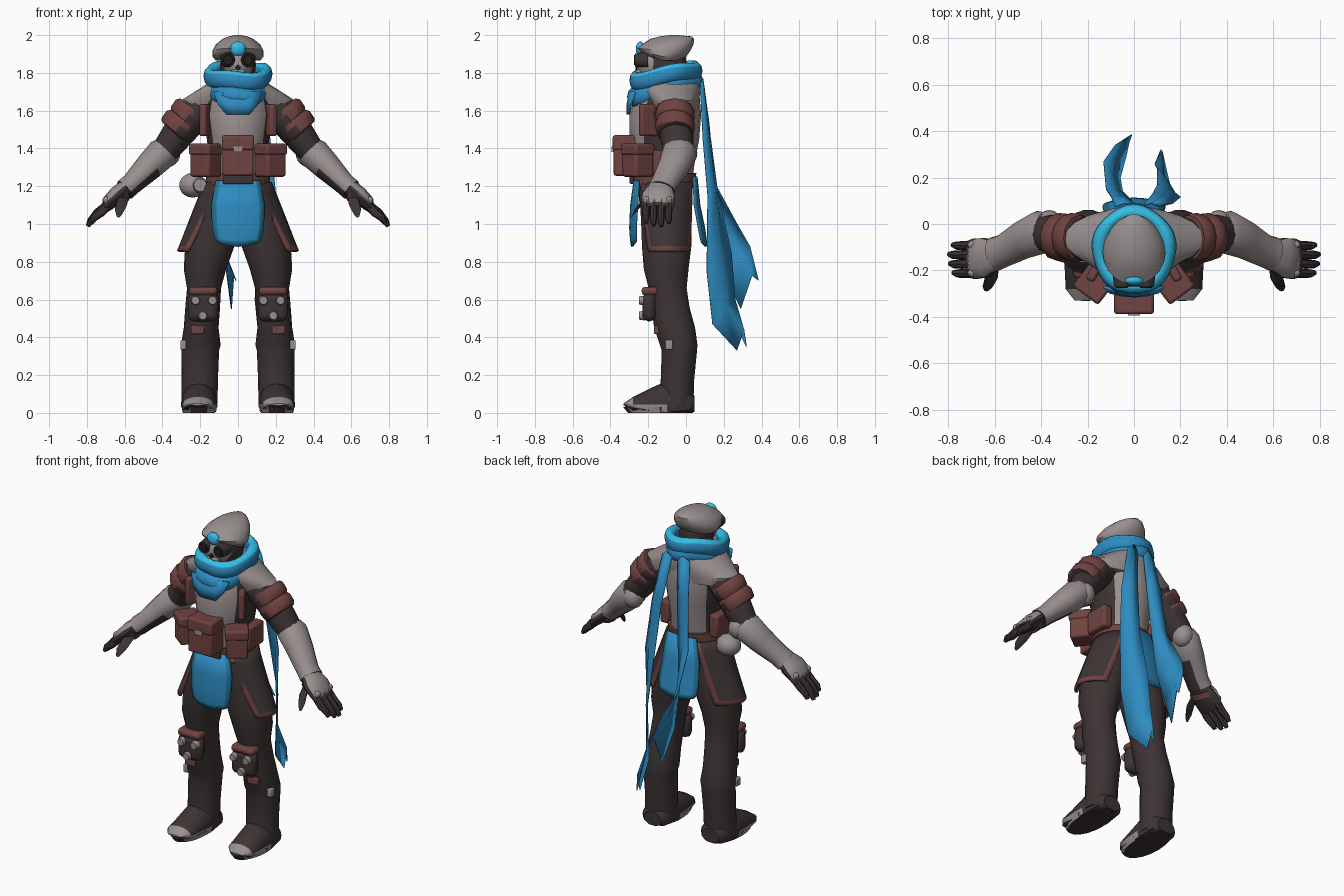
import bpy, bmesh, math
from mathutils import Vector as V, Matrix as M

if "Cube" in bpy.data.objects:
    bpy.data.objects.remove(bpy.data.objects["Cube"])


def material(name, r, g, b):
    m = bpy.data.materials.new(name)
    m.diffuse_color = (r, g, b, 1)
    m.use_nodes = True
    m.node_tree.nodes["Principled BSDF"].inputs["Base Color"].default_value = m.diffuse_color
    return m


DARK = material("dark cloth", .047, .034, .034)
GREY = material("grey armour", .32, .275, .275)
BROWN = material("brown leather", .16, .056, .052)
BLUE = material("blue cloth", .027, .26, .53)
CYAN = material("bright cyan", .035, .52, .80)
TEAL = material("teal trim", .018, .18, .33)
BLACK = material("black lens", .016, .013, .013)


def finish(bm, name, mats, mirror=False, rule=None, angle=40, thick=0, bevel=0):
    """Turn a bmesh into an object; rule(centre, normal) picks the colour slot."""
    mats = mats if isinstance(mats, list) else [mats]
    bmesh.ops.recalc_face_normals(bm, faces=bm.faces)
    if rule:
        bm.normal_update()
        for f in bm.faces:
            f.material_index = int(rule(f.calc_center_median(), f.normal))
    me = bpy.data.meshes.new(name)
    bm.to_mesh(me)
    bm.free()
    for m in mats:
        me.materials.append(m)
    me.shade_smooth()
    me.set_sharp_from_angle(angle=math.radians(angle))
    ob = bpy.data.objects.new(name, me)
    bpy.context.collection.objects.link(ob)
    if thick:
        s = ob.modifiers.new("thickness", 'SOLIDIFY')
        s.thickness, s.offset = thick, 0
    if bevel:
        b = ob.modifiers.new("bevel", 'BEVEL')
        b.width, b.segments = bevel, 2
    if mirror:
        ob.modifiers.new("mirror", 'MIRROR')
    return ob


def skin(rings, closed=True, loop=False):
    """Bridge equal rows of points with quads."""
    bm = bmesh.new()
    rows = [[bm.verts.new(p) for p in r] for r in rings]
    n = len(rows[0])
    pairs = list(zip(rows, rows[1:])) + ([(rows[-1], rows[0])] if loop else [])
    for a, b in pairs:
        for i in range(n if closed else n - 1):
            j = (i + 1) % n
            bm.faces.new((a[i], a[j], b[j], b[i]))
    if closed and not loop:
        bm.faces.new(rows[0])
        bm.faces.new(rows[-1])
    return bm


def ring(c, u, v, n):
    return [c + u * math.cos(math.tau * i / n) + v * math.sin(math.tau * i / n) for i in range(n)]


def stack(secs, n=18):
    """Horizontal ellipses (cx, z, half_width, y_front, y_back)."""
    return [ring(V((x, (a + b) / 2, z)), V((w, 0, 0)), V((0, (b - a) / 2, 0)), n)
            for x, z, w, a, b in secs]


def tube(path, n=12):
    """Ellipses across a path of (x, y, z, thickness, y_width)."""
    pts = [V(p[:3]) for p in path]
    out = []
    for i, p in enumerate(path):
        t = (pts[min(i + 1, len(pts) - 1)] - pts[max(i - 1, 0)]).normalized()
        side = (V((0, 1, 0)) - t * t.y).normalized()
        out.append(ring(pts[i], t.cross(side) * p[3], side * p[4], n))
    return out


def ball(name, c, r, mats, mirror=False, rule=None, seg=16):
    bm = bmesh.new()
    bmesh.ops.create_uvsphere(bm, u_segments=seg, v_segments=10, radius=1,
                              matrix=M.Translation(c) @ M.Diagonal((*r, 1)))
    return finish(bm, name, mats, mirror, rule)


def box(name, c, size, mat, turn=0, tilt=0, mirror=False, bevel=.012):
    bm = bmesh.new()
    bmesh.ops.create_cube(bm, size=1, matrix=M.Translation(c) @ M.Rotation(turn, 4, 'Z')
                          @ M.Rotation(tilt, 4, 'Y') @ M.Diagonal((*size, 1)))
    return finish(bm, name, mat, mirror, bevel=bevel)


def disc(name, c, r, depth, mat, mirror=False):
    bm = bmesh.new()
    bmesh.ops.create_cone(bm, cap_ends=True, segments=14, radius1=r, radius2=r * .8, depth=depth,
                          matrix=M.Translation(c) @ M.Rotation(math.pi / 2, 4, 'X'))
    return finish(bm, name, mat, mirror)


# Torso, hips and belt
finish(skin(stack([(0, 1.2, .155, -.26, .03), (0, 1.32, .15, -.28, .045), (0, 1.45, .165, -.3, .07),
                   (0, 1.58, .185, -.3, .08), (0, 1.7, .16, -.26, .07), (0, 1.78, .1, -.22, .04)], 20)),
       "torso", [GREY, DARK], rule=lambda c, n: abs(n.x) > .85 and c.z < 1.68)
finish(skin(stack([(0, 1.02, .12, -.22, .02), (0, 1.12, .17, -.25, .03), (0, 1.22, .165, -.26, .035)])), "hips", DARK)
finish(skin(stack([(0, 1.19, .172, -.275, .045), (0, 1.27, .168, -.285, .055)], 20)), "belt", BROWN)
box("chest_strap", (.168, -.2, 1.55), (.04, .1, .17), BROWN, turn=.5, mirror=True)

# Shoulder cape
finish(skin(stack([(0, 1.6, .285, -.18, .06), (0, 1.655, .3, -.2, .07), (0, 1.7, .23, -.24, .08),
                   (0, 1.75, .15, -.26, .075), (0, 1.78, .11, -.24, .05)], 22)), "shoulder_cape", GREY)

# Legs, boots and soles
finish(skin(stack([(.09, 1.18, .085, -.25, .02), (.125, 1.02, .125, -.24, .03), (.15, .88, .13, -.235, .03),
                   (.175, .76, .112, -.225, .015), (.18, .66, .09, -.2, .005), (.187, .56, .092, -.185, .02),
                   (.195, .45, .092, -.17, .05), (.197, .36, .105, -.14, .062), (.2, .33, .1, -.13, .06),
                   (.202, .18, .096, -.135, .045), (.205, .03, .096, -.14, .04)])), "leg", DARK, True)
foot = tube([(.2, .04, .05, .05, .01), (.2, .02, .05, .08, .01), (.205, -.1, .06, .095, .01),
             (.21, -.2, .05, .09, .01), (.215, -.28, .035, .08, .01), (.22, -.33, .03, .035, .01)])
heights = [.09, .12, .17, .125, .085, .05]
foot = [ring(V((x, y, .045)), V((w, 0, 0)), V((0, 0, h - .045)), 16) for (x, y, w), h in zip(
    [(.2, .045, .06), (.202, .02, .085), (.205, -.1, .096), (.208, -.2, .09), (.212, -.28, .082), (.215, -.33, .04)],
    heights)]
foot = [[V((p.x, p.y, max(p.z, .004))) for p in r] for r in foot]
finish(skin(foot), "boot", [DARK, GREY], True,
       rule=lambda c, n: c.y < -.1 and n.z > -.6 and (c.z < .04 or c.y < -.29))
finish(skin(stack([(.207, 0, .085, -.31, .04), (.207, .03, .092, -.335, .047)])), "sole", [DARK, GREY], True,
       rule=lambda c, n: c.y < -.16 and n.z > -.5)

# Knee pads with studs, shin patches and boot clasps
box("knee_pad", (.185, -.195, .56), (.16, .07, .15), DARK, mirror=True, bevel=.03)
box("knee_pad_cap", (.185, -.19, .645), (.15, .09, .045), BROWN, mirror=True, bevel=.018)
for x, z in ((.135, .595), (.225, .595), (.187, .515)):
    disc("knee_stud", (x, -.235, z), .026, .03, GREY, True)
box("shin_patch", (.215, -.155, .44), (.07, .03, .045), BROWN, mirror=True, bevel=.006)
box("boot_clasp", (.29, -.09, .36), (.03, .04, .05), GREY, mirror=True, bevel=.006)

# Hip flaps with leather trim
flap = []
for k in range(7):
    t = k / 6
    lo, hi = math.radians(-58 + 24 * t), math.radians(60 - 12 * t)
    flap.append([V(((.172 + .145 * t) * math.cos(a), -.105 + (.155 + .01 * t) * math.sin(a), 1.22 - .365 * t))
                 for a in [lo, lo + .14] + [lo + .14 + (hi - lo - .28) * i / 6 for i in range(1, 6)] + [hi - .14, hi]])
flap.insert(6, [a.lerp(b, .6) for a, b in zip(flap[5], flap[6])])
bm = skin(flap, closed=False)
for i, f in enumerate(bm.faces):
    f.material_index = int(i % 8 in (0, 7) or i >= 48)
finish(bm, "hip_flap", [DARK, BROWN], True, thick=.016)


# Front and back cloth panels
def panel(name, rows, bend):
    g = [[V((w * s, y + bend * (w * s) ** 2, z + drop * s * s)) for s in (-1, -.8, -.4, 0, .4, .8, 1)]
         for z, w, y, drop in rows]
    bm = skin(g, closed=False)
    last = 6 * (len(rows) - 2)
    for i, f in enumerate(bm.faces):
        f.material_index = int(i % 6 in (0, 5) or i >= last)
    finish(bm, name, [BLUE, TEAL], thick=.012)


panel("front_cloth", [(1.23, .115, -.272, 0), (1.1, .14, -.29, 0), (.98, .135, -.295, 0),
                      (.91, .122, -.29, .015), (.88, .11, -.285, .025)], 1.6)
panel("back_cloth", [(1.25, .1, .055, 0), (1.1, .125, .07, 0), (.98, .135, .095, 0),
                     (.91, .13, .105, .01), (.88, .12, .108, .02)], -1.5)

# Belt pouches, buckle and canister
box("middle_pouch", (0, -.32, 1.345), (.165, .125, .18), BROWN)
box("middle_pouch_lid", (0, -.322, 1.43), (.172, .132, .08), BROWN)
box("pouch_clasp", (0, -.389, 1.395), (.05, .009, .03), GREY, bevel=0)
box("side_pouch", (.17, -.255, 1.325), (.125, .12, .15), BROWN, turn=.65, mirror=True)
box("side_pouch_lid", (.17, -.256, 1.395), (.137, .13, .06), BROWN, turn=.65, mirror=True)
box("hip_pouch", (.17, -.1, 1.32), (.06, .15, .14), BROWN, mirror=True)
box("buckle", (0, -.288, 1.235), (.16, .02, .045), DARK, bevel=.005)
ball("canister", (-.24, -.08, 1.205), (.075, .07, .065), GREY, seg=10)
disc("canister_cap", (-.2, -.15, 1.205), .042, .03, GREY)

# Arms: sleeve, leather pads, gauntlet, elbow guard
finish(skin(tube([(.15, -.07, 1.64, .08, .09), (.24, -.065, 1.575, .095, .095), (.32, -.05, 1.475, .085, .09),
                  (.4, -.04, 1.37, .07, .08), (.5, -.08, 1.26, .055, .065)])), "sleeve", DARK, True)
for i, (x, z) in enumerate(((.265, 1.57), (.315, 1.51))):
    finish(skin(tube([(x - .03, -.06, z + .035, .092, .098), (x - .015, -.06, z + .018, .106, .106),
                      (x + .015, -.055, z - .016, .1, .102), (x + .024, -.055, z - .026, .088, .092)])),
           "arm_pad", [BROWN, DARK], True,
           rule=lambda c, n: n.z + n.x < -.35 or (abs(n.y) < .45 and c.z < 1.52))
finish(skin(tube([(.375, -.03, 1.4, .07, .08), (.4, -.035, 1.375, .084, .095), (.47, -.065, 1.305, .075, .085),
                  (.56, -.115, 1.215, .058, .072), (.6, -.13, 1.18, .058, .075)])),
       "gauntlet", [GREY, DARK], True, rule=lambda c, n: c.x > .45 and n.z < -.3 and n.y < .3)
ball("elbow_guard", (.365, -.005, 1.375), (.06, .065, .07), GREY, True)

# Hands: palm, knuckle plate, fingers and thumb
finish(skin(tube([(.58, -.13, 1.2, .045, .06), (.63, -.145, 1.15, .04, .085), (.69, -.15, 1.1, .032, .088),
                  (.71, -.15, 1.08, .025, .08)])), "palm", DARK, True)
finish(skin(tube([(.6, -.135, 1.2, .035, .06), (.65, -.145, 1.16, .035, .085), (.69, -.15, 1.12, .03, .085),
                  (.7, -.15, 1.105, .02, .075)])), "hand_plate", GREY, True)
finish(skin(tube([(.605, -.14, 1.155, .04, .07), (.63, -.15, 1.13, .04, .07)])), "palm_strap", BROWN, True)
for i in range(4):
    y = -.09 - .04 * i
    e = (-.012, .004, 0, -.015)[i]
    ball("knuckle", (.695, y, 1.125), (.022, .02, .022), GREY, True, seg=8)
    finish(skin(tube([(.69, y, 1.1, .024, .02), (.74 + e, y - .003, 1.06, .023, .02),
                      (.775 + e, y - .003, 1.02 - e, .02, .018), (.792 + e, y, .992 - e, .011, .011)], 8)),
           "finger", DARK, True)
finish(skin([ring(V(c), V((r, 0, .3 * r)), V((0, r * .5, r)), 8) for c, r in
             (((.61, -.18, 1.15), .03), ((.615, -.235, 1.11), .028), ((.63, -.27, 1.07), .022), ((.635, -.285, 1.045), .01))]),
       "thumb", DARK, True)


# Scarf rolls and bib
def roll(name, rx, ry, cy, z, slope, a, b, mats, rule=None):
    rows = []
    for i in range(32):
        t = math.tau * i / 32
        d = V((math.cos(t), math.sin(t), 0))
        c = V((rx * d.x, cy + ry * d.y, z + slope * d.y + .008 * math.sin(3 * t + 1)))
        w = 1 + .12 * math.sin(5 * t)
        rows.append(ring(c, d * a * w, V((0, 0, b)), 10))
    finish(skin(rows, loop=True), name, mats, rule=rule, angle=60)


roll("scarf_upper", .148, .16, -.11, 1.785, .03, .034, .05, [BLUE, CYAN], lambda c, n: n.z > .45)
roll("scarf_lower", .125, .16, -.115, 1.715, .045, .042, .05, BLUE)
finish(skin([[V((w * s, y + 1.5 * (w * s) ** 2, z)) for s in (-1, -.5, 0, .5, 1)] for z, w, y in
             ((1.7, .13, -.295), (1.63, .105, -.31), (1.58, .06, -.308))], closed=False), "scarf_bib", BLUE, thick=.012)

# Long scarf tails hanging behind
tails = [
    ([(-.08, .075, 1.74), (-.1, .12, 1.5), (-.12, .15, 1.22), (-.13, .27, 1.0), (-.08, .34, .88), (-.01, .385, .7)],
     [(0, .08, 1.74), (-.01, .1, 1.5), (-.03, .12, 1.2), (-.05, .14, .95), (-.06, .2, .74), (-.035, .29, .55)]),
    ([(.04, .08, 1.74), (.08, .13, 1.45), (.1, .17, 1.15), (.1, .24, .85), (.09, .26, .6), (.115, .32, .35)],
     [(.11, .075, 1.74), (.17, .09, 1.45), (.2, .115, 1.15), (.19, .11, .75), (.16, .14, .47), (.13, .27, .33)])]
for a, b in tails:
    rows = [[V(p), V(p).lerp(V(q), .5) + V((0, .012, .03 if i < 5 else .1)), V(q)]
            for i, (p, q) in enumerate(zip(a, b))]
    finish(skin(rows, closed=False), "scarf_tail", BLUE, thick=.005)

# Head, mask, goggles
ball("head", (0, -.11, 1.84), (.095, .115, .13), DARK)
ball("mask", (0, -.175, 1.845), (.078, .09, .085), GREY)
box("mask_jaw", (0, -.235, 1.79), (.075, .06, .06), GREY)
for x in (-.02, 0, .02):
    box("mask_slot", (x, -.266, 1.785), (.008, .008, .04), BLACK, bevel=0)
box("mask_nose", (0, -.264, 1.828), (.024, .009, .024), BLACK, tilt=math.pi / 4, bevel=0)
disc("goggle_rim", (.052, -.235, 1.868), .043, .07, DARK, True)
disc("goggle_lens", (.052, -.272, 1.868), .03, .008, BLACK, True)

# Beret with raised front edge and cyan badge
hat = stack([(0, 1.865, .118, -.22, -.03), (0, 1.885, .136, -.25, .0), (0, 1.915, .135, -.262, .022),
             (0, 1.95, .118, -.235, .04), (0, 1.98, .082, -.19, .043), (0, 1.993, .05, -.14, .03), (0, 2, .015, -.09, -.04)], 20)
for k, r in enumerate(hat[:3]):
    for p in r:
        p.z += max(0, -.12 - p.y) * (.3, .27, .12)[k]
finish(skin(hat), "beret", GREY)
ball("badge", (0, -.243, 1.928), (.042, .022, .038), CYAN)
